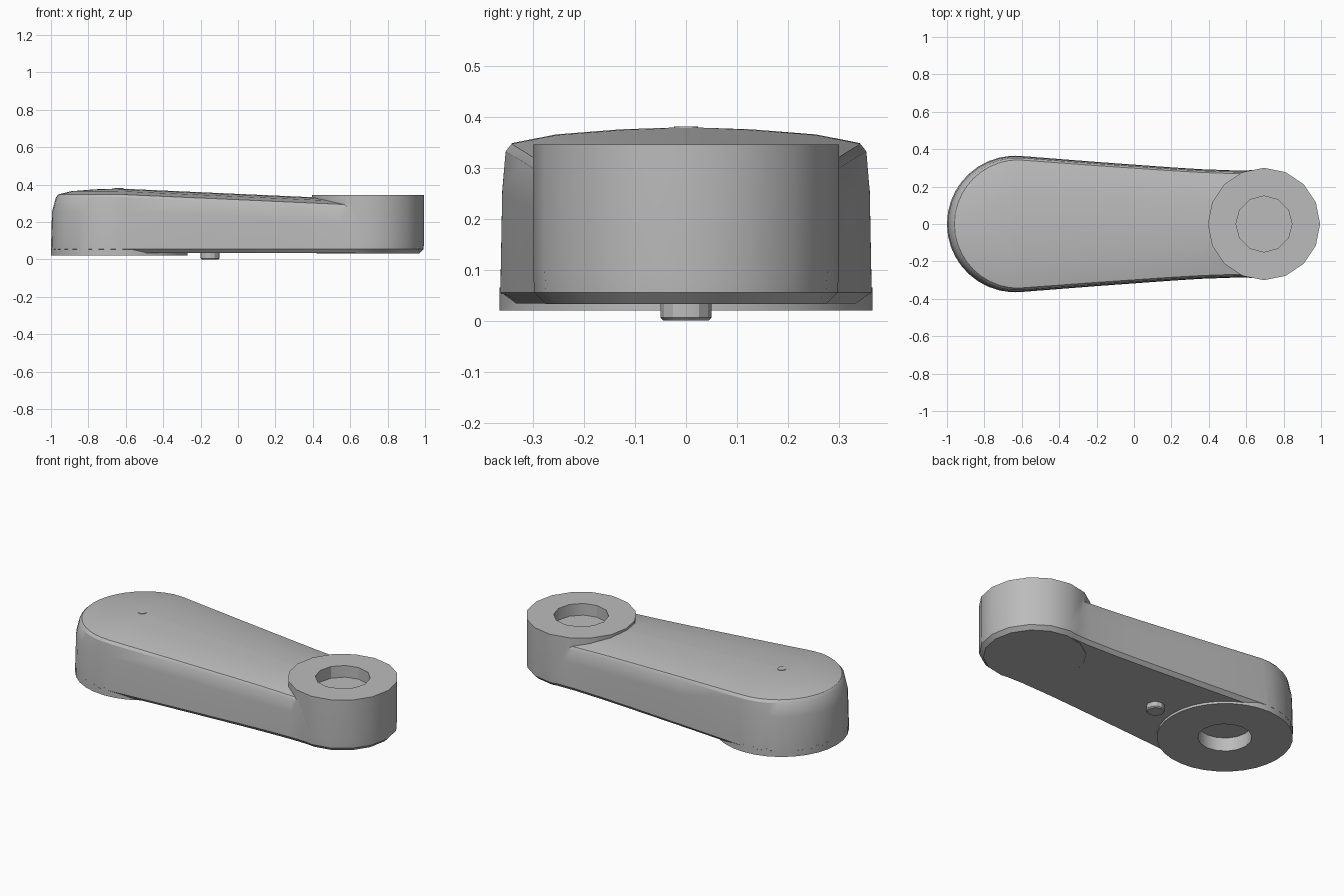
import bpy, bmesh, math
from mathutils import Vector

old = bpy.data.objects.get("Cube")
if old:
    bpy.data.objects.remove(old, do_unlink=True)

GREY = (0.50, 0.50, 0.50, 1)
mat = bpy.data.materials.new("plain grey")
mat.use_nodes = True
mat.diffuse_color = GREY
mat.node_tree.nodes["Principled BSDF"].inputs["Base Color"].default_value = GREY

BIG_X, BIG_R = -0.635, 0.365
HUB_X, HUB_R = 0.695, 0.30


def loft(name, rings):
    """Skin a list of equal-length closed rings, capped at both ends."""
    bm = bmesh.new()
    loops = [[bm.verts.new(p) for p in ring] for ring in rings]
    n = len(loops[0])
    for a, b in zip(loops, loops[1:]):
        for i in range(n):
            j = (i + 1) % n
            bm.faces.new((a[i], a[j], b[j], b[i]))
    bm.faces.new(loops[0][::-1])
    bm.faces.new(loops[-1])
    bmesh.ops.recalc_face_normals(bm, faces=bm.faces)
    mesh = bpy.data.meshes.new(name)
    bm.to_mesh(mesh)
    bm.free()
    mesh.materials.append(mat)
    obj = bpy.data.objects.new(name, mesh)
    bpy.context.collection.objects.link(obj)
    return obj


def turned(name, x, profile, sides):
    """Upright turned part from (radius, height) pairs."""
    turn = [i * math.tau / sides for i in range(sides)]
    return loft(name, [[(x + r * math.cos(t), r * math.sin(t), z) for t in turn]
                       for r, z in profile])


def boolean(obj, tool, operation):
    mod = obj.modifiers.new(operation.lower(), 'BOOLEAN')
    mod.object, mod.operation, mod.solver = tool, operation, 'EXACT'
    bpy.context.view_layer.objects.active = obj
    bpy.ops.object.modifier_apply(modifier=mod.name)
    bpy.data.objects.remove(tool, do_unlink=True)


# Arm outline: wide round end, tapering flanks, narrow end inside the hub
half = [(0.975, 0.0), (0.93, 0.15), (0.82, 0.25), (0.69, 0.289),
        (0.55, 0.286), (0.36, 0.293), (0.2, 0.303), (-0.2, 0.332)]
half += [(BIG_X + BIG_R * math.cos(a), BIG_R * math.sin(a))
         for a in [math.radians(85 + 95 * k / 10) for k in range(11)]]
outline = half + [(x, -y) for x, y in half[-2:0:-1]]


def arm_ring(scale, height, tip=0.0):
    """Outline shrunk toward the centre line; tip shrinks the round end more."""
    ring = []
    for x, y in outline:
        sx = min(max(x, BIG_X), HUB_X)
        f = scale - tip * max(0, sx - x) / BIG_R
        z = height(sx) if callable(height) else height
        ring.append(Vector((sx + (x - sx) * f, y * f, z)))
    return ring


def crown(rise):
    return lambda x: 0.345 + rise - 0.045 * (x - BIG_X)


arm = loft("lever_arm", [
    arm_ring(0.94, 0.034), arm_ring(1.0, 0.055),
    arm_ring(0.99, crown(-0.09), 0.005), arm_ring(0.972, crown(-0.012), 0.045),
    arm_ring(0.94, crown(0.003), 0.05), arm_ring(0.7, crown(0.02)),
    arm_ring(0.35, crown(0.03)), arm_ring(0.02, crown(0.034))])

# Hub with chamfered foot, and the round pad under the wide end
hub = turned("hub", HUB_X, [(0.275, 0.033), (0.297, 0.055), (HUB_R, 0.1), (HUB_R, 0.345)], 16)
boolean(arm, hub, 'UNION')
pad = turned("pad", BIG_X, [(BIG_R, 0.02), (BIG_R, 0.065)], 32)
boolean(arm, pad, 'UNION')

# Blind sockets: one from above in the hub, one from below in the pad
boolean(arm, turned("hub_socket", HUB_X, [(0.15, 0.275), (0.15, 0.5)], 12), 'DIFFERENCE')
boolean(arm, turned("pad_socket", BIG_X, [(0.145, -0.1), (0.145, 0.10)], 16), 'DIFFERENCE')

# Small stop pin below and tiny button on the crown
pin = turned("stop_pin", -0.15, [(0.044, 0.0), (0.05, 0.006), (0.05, 0.05)], 12)
button = turned("top_button", BIG_X, [(0.024, 0.37), (0.024, 0.381)], 12)

for obj in (arm, pin, button):
    bpy.ops.object.select_all(action='DESELECT')
    obj.select_set(True)
    bpy.context.view_layer.objects.active = obj
    bpy.ops.object.shade_smooth_by_angle(angle=math.radians(30))
